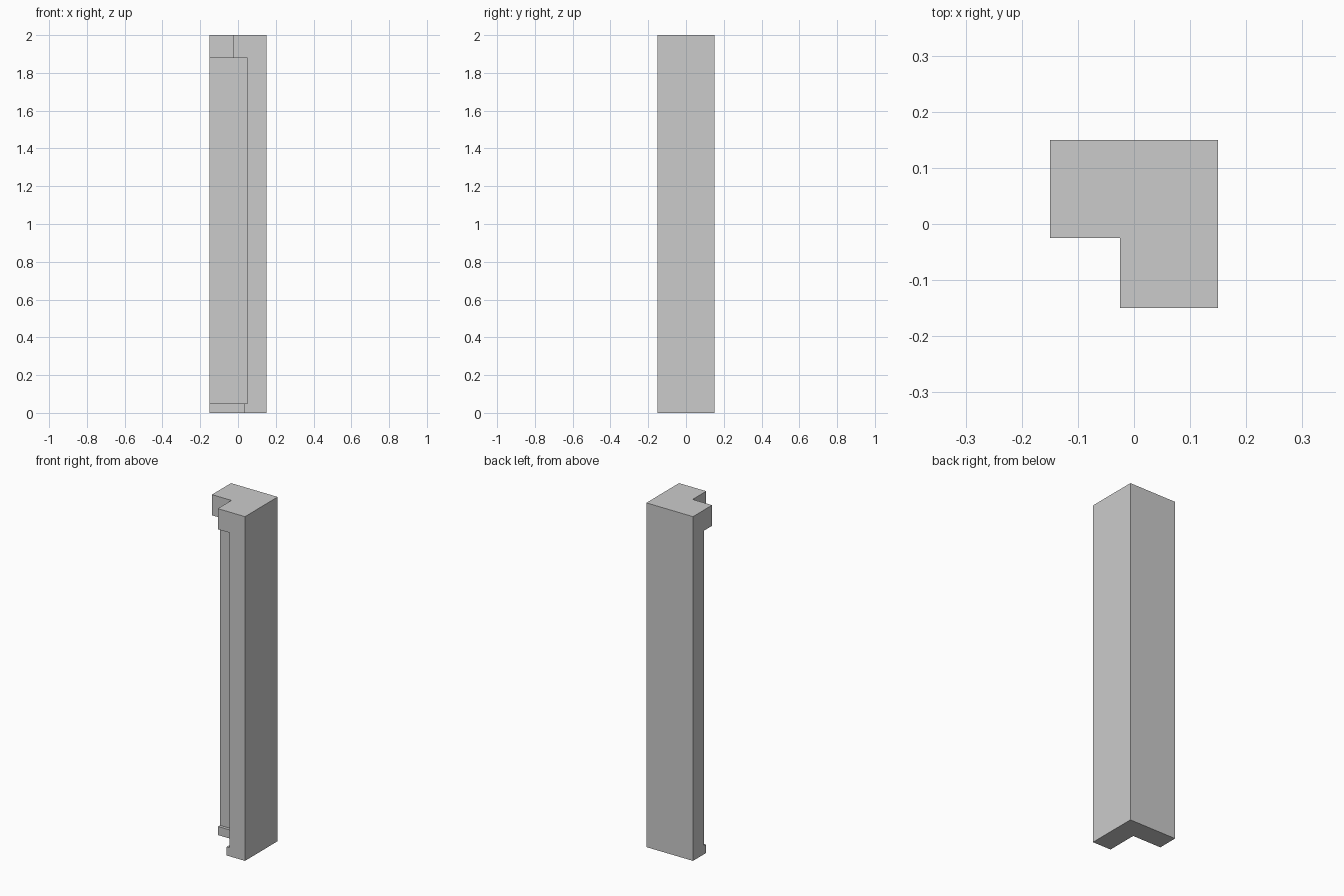
import bpy

if "Cube" in bpy.data.objects:
    bpy.data.objects.remove(bpy.data.objects["Cube"])

HALF = 0.15       # half width of the square outline
HEIGHT = 2.0


def box(name, lo, hi):
    """Axis-aligned box between two corners."""
    center = [(a + b) / 2 for a, b in zip(lo, hi)]
    bpy.ops.mesh.primitive_cube_add(size=1, location=center)
    ob = bpy.context.object
    ob.name = name
    ob.scale = [b - a for a, b in zip(lo, hi)]
    bpy.ops.object.transform_apply(location=True, rotation=True, scale=True)
    return ob


# Square post that becomes the L-shaped corner pillar
pillar = box("corner_pillar", (-HALF, -HALF, 0), (HALF, HALF, HEIGHT))

# Notches in the front-left corner: inner corner position (x = y), bottom, top.
# Skirting and cornice notches run into the shaft notch for clean cuts.
notches = {
    "shaft_notch": (0.05, 0.05, 1.88),
    "skirting_notch": (0.032, -0.1, 0.3),
    "cornice_notch": (-0.025, 1.6, 2.1),
}
for name, (corner, bottom, top) in notches.items():
    cutter = box(name, (-0.3, -0.3, bottom), (corner, corner, top))
    cutter.hide_render = True
    cut = pillar.modifiers.new(name, 'BOOLEAN')
    cut.operation = 'DIFFERENCE'
    cut.solver = 'EXACT'
    cut.object = cutter
    bpy.context.view_layer.objects.active = pillar
    bpy.ops.object.modifier_apply(modifier=cut.name)
    bpy.data.objects.remove(cutter, do_unlink=True)
